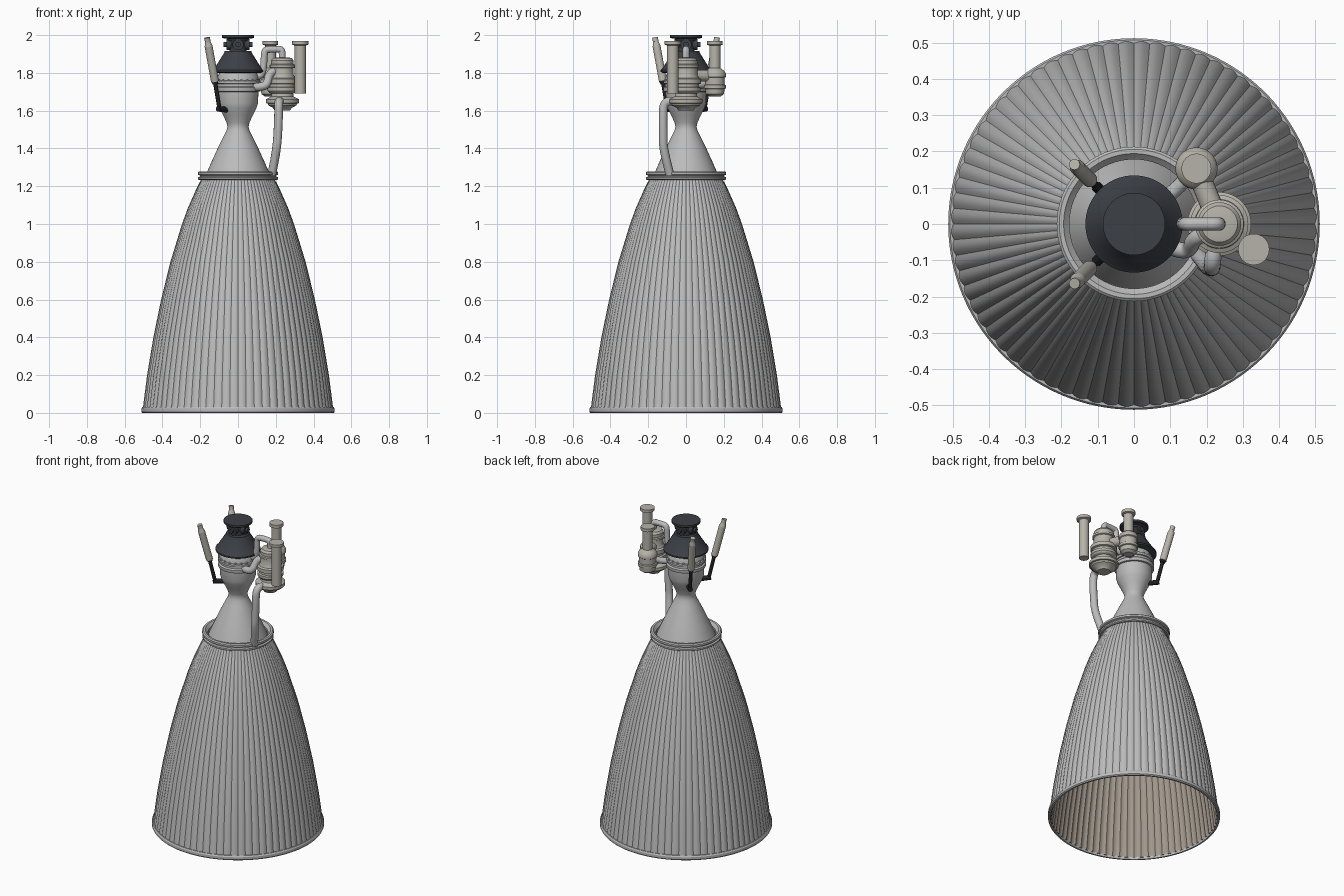
import bpy, bmesh
from math import sin, cos, pi, radians
from mathutils import Vector


def mat(name, col):
    m = bpy.data.materials.new(name)
    m.diffuse_color = (*col, 1)
    return m


DARK = mat("dark_metal", (0.045, 0.05, 0.06))
BLACK = mat("black_rod", (0.015, 0.015, 0.018))
BEIGE = mat("warm_grey", (0.47, 0.45, 0.40))
LINER = mat("liner_brown", (0.36, 0.31, 0.26))


def finish(name, bm, mats=(), loc=(0, 0, 0)):
    bmesh.ops.remove_doubles(bm, verts=bm.verts, dist=1e-5)
    bmesh.ops.recalc_face_normals(bm, faces=bm.faces)
    me = bpy.data.meshes.new(name)
    bm.to_mesh(me)
    bm.free()
    for m in mats:
        me.materials.append(m)
    me.shade_smooth()
    me.set_sharp_from_angle(angle=radians(30))
    ob = bpy.data.objects.new(name, me)
    ob.location = loc
    bpy.context.collection.objects.link(ob)
    return ob


def lathe(name, pts, mats=(), loc=(0, 0, 0), seg=48, closed=False, flute=None, inner=None):
    """Spin an (r, z) profile about z; flute(i, angle) scales the radius."""
    bm = bmesh.new()
    rows = []
    for i, (r, z) in enumerate(pts):
        row = []
        for k in range(seg):
            a = 2 * pi * k / seg
            q = r * (flute(i, a) if flute else 1)
            row.append(bm.verts.new((q * cos(a), q * sin(a), z)))
        rows.append(row)
    n = len(rows)
    for i in range(n if closed else n - 1):
        A, B = rows[i], rows[(i + 1) % n]
        for k in range(seg):
            j = (k + 1) % seg
            f = bm.faces.new((A[k], A[j], B[j], B[k]))
            if inner is not None and i >= inner:
                f.material_index = 1
    return finish(name, bm, mats, loc)


def rod(name, a, b, r, m=None, seg=24, r2=None):
    a, b = Vector(a), Vector(b)
    d = b - a
    bm = bmesh.new()
    bmesh.ops.create_cone(bm, cap_ends=True, segments=seg, radius1=r,
                          radius2=r if r2 is None else r2, depth=d.length)
    rot = d.to_track_quat('Z', 'Y').to_matrix()
    bmesh.ops.rotate(bm, verts=bm.verts, matrix=rot)
    return finish(name, bm, [m] if m else [], (a + b) / 2)


def pipe(name, pts, r, m=None):
    cu = bpy.data.curves.new(name, 'CURVE')
    cu.dimensions = '3D'
    cu.bevel_depth = r
    cu.bevel_resolution = 5
    cu.use_fill_caps = True
    s = cu.splines.new('NURBS')
    s.points.add(len(pts) - 1)
    for p, c in zip(s.points, pts):
        p.co = (*c, 1)
    s.order_u = 3
    s.use_endpoint_u = True
    s.resolution_u = 8
    if m:
        cu.materials.append(m)
    ob = bpy.data.objects.new(name, cu)
    bpy.context.collection.objects.link(ob)
    return ob


# fluted bell with brown inner liner
grey = mat("bell_grey", (0.5, 0.5, 0.5))
outer = [(.503, .012), (.479, .2), (.446, .4), (.405, .6), (.356, .8), (.295, 1.0),
         (.262, 1.09), (.222, 1.18), (.187, 1.25)]
inn = [(r - .008, z) for r, z in reversed(outer)]
N = 72
lathe("bell_nozzle", outer + inn, [grey, LINER], seg=N * 6, closed=True,
      flute=lambda i, a: .994 + .012 * abs(sin(a * N / 2)), inner=len(outer) - 1)
lathe("bell_exit_rim", [(.497, 0), (.507, 0), (.512, .006), (.512, .022), (.507, .03),
                        (.497, .03)], [grey], seg=144, closed=True)

# manifold ring with two lips
lathe("manifold_ring", [(.178, 1.235), (.205, 1.232), (.212, 1.237), (.212, 1.247), (.202, 1.251),
                        (.202, 1.257), (.213, 1.261), (.213, 1.273), (.206, 1.279), (.194, 1.279),
                        (.188, 1.272), (.178, 1.262)], [grey], seg=96, closed=True)

# upper nozzle, throat and chamber
chamber = [(.178, 1.24), (.164, 1.275), (.14, 1.33), (.108, 1.40), (.076, 1.465), (.061, 1.495),
           (.056, 1.515), (.06, 1.535), (.078, 1.575), (.098, 1.615), (.106, 1.64), (.108, 1.70),
           (.118, 1.702), (.12, 1.708), (.12, 1.722), (.116, 1.727), (.112, 1.729), (.112, 1.742),
           (.12, 1.744), (.12, 1.757), (.11, 1.76), (.106, 1.785), (.096, 1.805), (.07, 1.815), (0, 1.815)]
lathe("thrust_chamber", chamber, [grey], seg=64)
lathe("throat_liner", [(.176, 1.24), (.136, 1.33), (.104, 1.40), (.07, 1.465), (.052, 1.515),
                       (.09, 1.62), (.09, 1.70), (0, 1.70)], [LINER], seg=64)
for k in range(20):
    a = 2 * pi * (k + .5) / 20
    x, y = .113 * cos(a), .113 * sin(a)
    rod("flange_bolt", (x, y, 1.752), (x, y, 1.766), .006, grey, 6)

# dark thrust cone and gimbal
lathe("thrust_cone", [(0, 1.80), (.122, 1.80), (.134, 1.806), (.134, 1.815), (.126, 1.822), (.074, 1.905),
                      (.07, 1.915), (.05, 1.917), (0, 1.917)], [DARK], seg=64)
rod("gimbal_core", (0, 0, 1.91), (0, 0, 1.985), .045, DARK)
for d in (Vector((1, 0, 0)), Vector((0, 1, 0))):
    c = Vector((0, 0, 1.95))
    rod("gimbal_trunnion", c - d * .062, c + d * .062, .029, DARK)
    rod("gimbal_pin", c - d * .076, c + d * .076, .014, DARK)
lathe("gimbal_plate", [(0, 1.97), (.052, 1.97), (.058, 1.981), (.082, 1.984), (.086, 1.988),
                       (.086, 2.0), (0, 2.0)], [DARK], seg=48)

# main turbopump
lathe("turbopump", [(0, 1.60), (.04, 1.60), (.05, 1.615), (.074, 1.628), (.078, 1.638), (.088, 1.64),
                    (.088, 1.66), (.08, 1.664), (.06, 1.675), (.057, 1.69), (.07, 1.695), (.078, 1.705),
                    (.078, 1.722), (.068, 1.726), (.068, 1.74), (.08, 1.744), (.08, 1.768), (.068, 1.774),
                    (.06, 1.79), (.06, 1.825), (.067, 1.829), (.067, 1.842), (.06, 1.846), (.06, 1.865),
                    (.05, 1.878), (.032, 1.882), (0, 1.882)], [BEIGE], (.235, 0, 0))

# second pump with inlet neck
lathe("side_pump", [(0, 1.675), (.03, 1.675), (.048, 1.688), (.051, 1.715), (.058, 1.718), (.058, 1.735),
                    (.052, 1.739), (.052, 1.775), (.058, 1.779), (.058, 1.795), (.05, 1.81), (.03, 1.825),
                    (.029, 1.945), (.041, 1.949), (.041, 1.97), (0, 1.97)], [BEIGE], (.172, .153, 0))
rod("pump_link", (.172, .153, 1.785), (.23, .01, 1.785), .03, BEIGE)

# vertical feed duct beside the turbopump
lathe("feed_duct", [(0, 1.69), (.03, 1.69), (.03, 1.945), (.043, 1.95), (.043, 1.968), (0, 1.968)],
      [BEIGE], (.33, -.07, 0))

# pipes
pipe("arch_pipe", [(.235, 0, 1.86), (.235, 0, 1.90), (.23, 0, 1.925), (.20, 0, 1.925), (.165, 0, 1.925),
                   (.142, 0, 1.92), (.138, 0, 1.88), (.135, 0, 1.82), (.12, 0, 1.78), (.08, 0, 1.775)],
     .018, grey)
pipe("exhaust_pipe", [(.225, -.03, 1.635), (.22, -.075, 1.655), (.215, -.118, 1.64), (.215, -.122, 1.57),
                      (.21, -.12, 1.46), (.205, -.12, 1.41), (.195, -.105, 1.34), (.178, -.085, 1.26)],
     .023, grey)
pipe("chamber_feed_pipe", [(.08, -.055, 1.725), (.125, -.075, 1.725), (.155, -.07, 1.74),
                           (.162, -.045, 1.785), (.185, -.03, 1.81), (.22, -.01, 1.815)], .022, grey)
pipe("side_feed_pipe", [(.07, .06, 1.735), (.11, .09, 1.735), (.14, .12, 1.75), (.165, .148, 1.755)],
     .02, grey)

# gimbal actuators, mirrored front and back
for s in (-1, 1):
    top, low = Vector((-.162, .162 * s, 1.975)), Vector((-.122, .122 * s, 1.755))
    end = Vector((-.098, .098 * s, 1.61))
    d = (top - low).normalized()
    rod("actuator_body", low, top - d * .035, .021, BEIGE)
    rod("actuator_neck", top - d * .035, top - d * .01, .021, BEIGE, r2=.014)
    rod("actuator_eye", top - d * .012, top + d * .012, .015, BEIGE)
    rod("actuator_collar", low - d * .012, low + d * .006, .016, BLACK)
    rod("actuator_rod", low, end, .011, BLACK)
    rod("actuator_bracket", (-.055, .055 * s, 1.605), end - Vector((.008, -.008 * s, 0)), .015, BLACK, 16)
